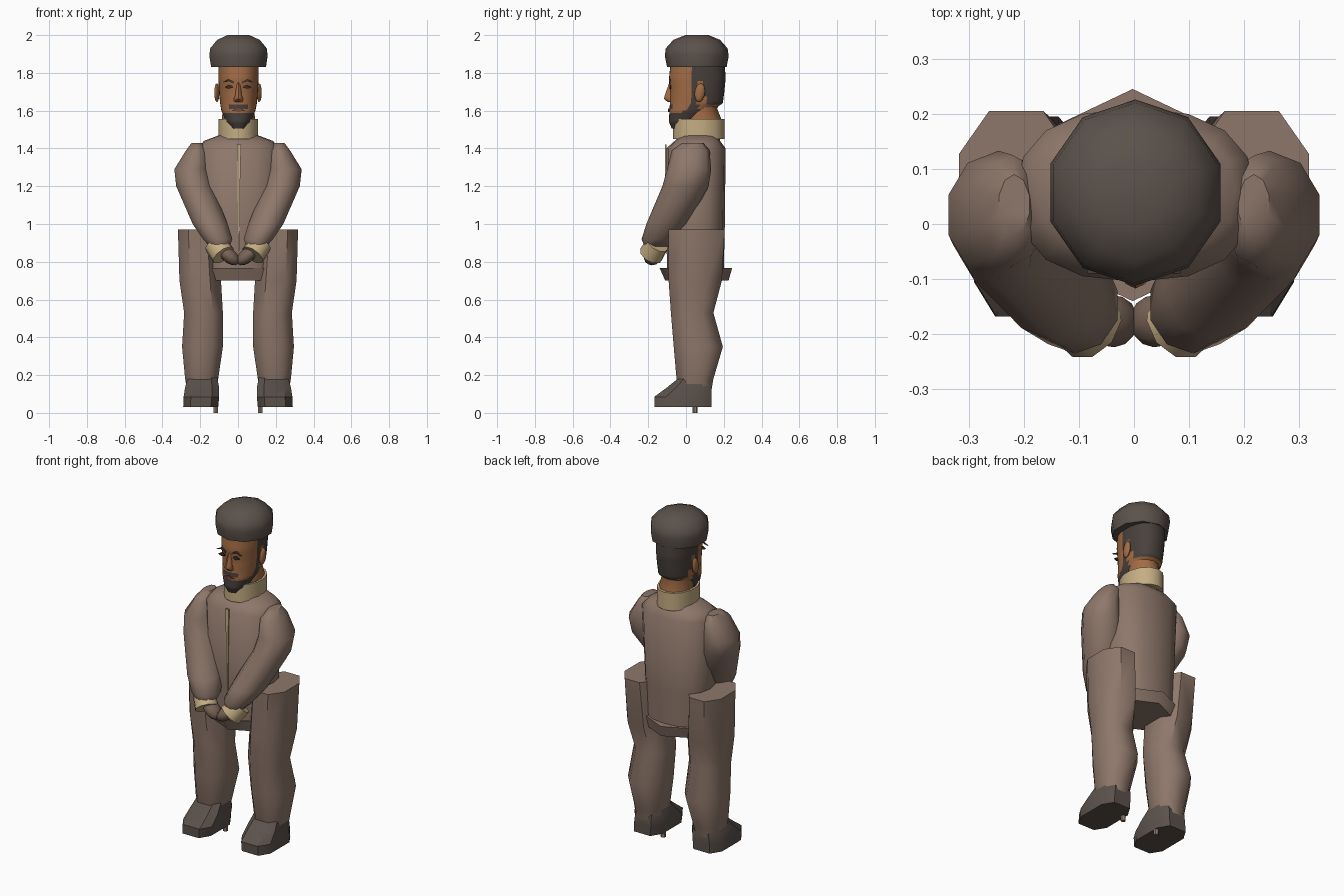
import bpy
import bmesh
import math
from mathutils import Vector

if "Cube" in bpy.data.objects:
    bpy.data.objects.remove(bpy.data.objects["Cube"])


def material(name, r, g, b):
    m = bpy.data.materials.new(name)
    m.use_nodes = True
    m.diffuse_color = (r, g, b, 1)
    m.node_tree.nodes["Principled BSDF"].inputs["Base Color"].default_value = (r, g, b, 1)
    return m


CLOTH = material("brown_cloth", 0.27, 0.185, 0.145)
GLOVE = material("dark_brown_glove", 0.19, 0.125, 0.095)
DARK = material("dark_grey_felt", 0.105, 0.083, 0.07)
TAN = material("tan_trim", 0.56, 0.42, 0.23)
SKIN = material("warm_skin", 0.36, 0.15, 0.06)
HAIR = material("charcoal_hair", 0.065, 0.052, 0.045)
LINE = material("dark_feature", 0.05, 0.025, 0.015)
LIP = material("lip_brown", 0.2, 0.07, 0.035)


def finish(name, bm, mats, mirror=False, angle=50):
    bmesh.ops.recalc_face_normals(bm, faces=bm.faces)
    me = bpy.data.meshes.new(name)
    bm.to_mesh(me)
    bm.free()
    for m in mats:
        me.materials.append(m)
    ob = bpy.data.objects.new(name, me)
    bpy.context.collection.objects.link(ob)
    if mirror:
        ob.modifiers.new("Mirror", 'MIRROR').use_mirror_merge = False
    bpy.ops.object.select_all(action='DESELECT')
    ob.select_set(True)
    bpy.context.view_layer.objects.active = ob
    bpy.ops.object.shade_smooth_by_angle(angle=math.radians(angle))
    return ob


def loft(name, rings, mat, n=10, power=1.0, phase=0.0, mirror=False, steps=1, rule=None, angle=50):
    """Stack horizontal rings given as (z, x0, x1, y0, y1)."""
    fine = []
    for a, b in zip(rings, rings[1:]):
        fine += [[p + (q - p) * s / steps for p, q in zip(a, b)] for s in range(steps)]
    fine.append(rings[-1])
    unit = []
    for i in range(n):
        t = math.tau * (i + phase) / n + math.pi / 2
        c, s = math.cos(t), math.sin(t)
        unit.append((math.copysign(abs(c) ** power, c), math.copysign(abs(s) ** power, s)))
    mx = max(abs(u[0]) for u in unit)
    my = max(abs(u[1]) for u in unit)
    bm = bmesh.new()
    loops = []
    for z, x0, x1, y0, y1 in fine:
        loops.append([bm.verts.new(((x0 + x1) / 2 + u / mx * (x1 - x0) / 2,
                                    (y0 + y1) / 2 + v / my * (y1 - y0) / 2, z)) for u, v in unit])
    for a, b in zip(loops, loops[1:]):
        for i in range(n):
            j = (i + 1) % n
            bm.faces.new((a[i], a[j], b[j], b[i]))
    bm.faces.new(loops[0])
    bm.faces.new(loops[-1])
    mats = mat if isinstance(mat, list) else [mat]
    if rule:
        for f in bm.faces:
            f.material_index = rule(f.calc_center_median())
    return finish(name, bm, mats, mirror, angle)


def tube(name, a, b, r0, r1, mat, n=9):
    a, b = Vector(a), Vector(b)
    bm = bmesh.new()
    bmesh.ops.create_cone(bm, cap_ends=True, segments=n, radius1=r0, radius2=r1, depth=(b - a).length)
    mat4 = (b - a).to_track_quat('Z', 'Y').to_matrix().to_4x4()
    mat4.translation = (a + b) / 2
    bm.transform(mat4)
    return finish(name, bm, [mat], True)


def ball(name, centre, size, axis, mat):
    bm = bmesh.new()
    bmesh.ops.create_uvsphere(bm, u_segments=10, v_segments=7, radius=1)
    bmesh.ops.scale(bm, vec=size, verts=bm.verts)
    mat4 = Vector(axis).to_track_quat('Z', 'Y').to_matrix().to_4x4()
    mat4.translation = centre
    bm.transform(mat4)
    return finish(name, bm, [mat], True)


def solid(name, outline, y0, y1, mat, mirror=False):
    """Thin front plate from an (x, z) outline."""
    bm = bmesh.new()
    f = bm.faces.new([bm.verts.new((x, y0, z)) for x, z in outline])
    ext = bmesh.ops.extrude_face_region(bm, geom=[f])["geom"]
    bmesh.ops.translate(bm, vec=(0, y1 - y0, 0), verts=[v for v in ext if isinstance(v, bmesh.types.BMVert)])
    return finish(name, bm, [mat], mirror, 20)


# Jacket body and its hem plate
loft("jacket", [(0.76, -.185, .19, -.1, .2), (0.97, -.195, .2, -.105, .205), (1.40, -.215, .22, -.105, .21),
                (1.44, -.18, .185, -.06, .18), (1.47, -.1, .105, -.03, .16)], CLOTH, n=16, power=.85)
loft("hem_plate", [(0.70, -.165, .185, -.11, .225), (0.768, -.205, .2, -.14, .245)], CLOTH, n=6)
solid("zip_strip", [(0, .86), (.008, .86), (.012, 1.25), (.016, 1.42), (-.006, 1.42), (-.002, 1.25)],
      -.112, -.103, TAN)

# Sleeves, cuffs and gloved hands
loft("sleeves", [(0.88, .045, .15, -.22, -.09), (0.92, .03, .185, -.235, -.06), (1.0, .055, .24, -.21, .015),
                 (1.2, .135, .327, -.125, .12), (1.29, .155, .337, -.1, .133), (1.39, .165, .275, -.075, .125),
                 (1.43, .19, .245, -.02, .09)], CLOTH, n=10, mirror=True)
tube("cuffs", (.122, -.15, .895), (.078, -.185, .835), .062, .066, TAN)
ball("gloved_hands", (.047, -.175, .832), (.05, .038, .066), (-.6, -.1, -.5), GLOVE)

# Trousers, shoes and heel pegs
loft("trouser_legs", [(0.12, .12, .27, -.03, .135), (0.18, .105, .28, -.05, .145), (0.35, .08, .296, -.065, .195),
                      (0.53, .08, .285, -.08, .145), (0.70, .09, .31, -.092, .19), (0.97, .11, .318, -.092, .205)],
     CLOTH, n=8, phase=.5, power=.85, mirror=True)
loft("shoes", [(0.03, .105, .29, -.168, .135), (0.085, .1, .288, -.168, .135), (0.135, .1, .28, -.1, .135),
               (0.188, .11, .265, -.035, .11)], DARK, n=8, phase=.5, power=.6, mirror=True, angle=35)
loft("heel_pegs", [(0, .105, .13, .035, .062), (.05, .105, .13, .035, .062)], CLOTH, n=6, mirror=True)

# Collar with an open top, and the neck inside it
loft("collar", [(1.45, -.102, .107, -.07, .205), (1.555, -.102, .107, -.07, .205),
                (1.555, -.09, .095, -.055, .19), (1.47, -.09, .095, -.055, .19)], TAN, n=14, angle=40)
loft("neck", [(1.44, -.085, .09, -.01, .18), (1.56, -.085, .09, -.01, .185), (1.61, -.08, .085, 0, .165),
              (1.66, -.085, .09, 0, .185)], SKIN, n=14)


# Head: hair at the back and temples, beard along the jaw
def head_colour(c):
    hair = c.z > 1.635 and c.y > .1 or c.z > 1.75 and c.y > .04
    sideburn = .02 < c.y < .065 and c.z > 1.58
    jaw = c.y < .065 and c.z < 1.585 + max(0, c.y + .03) * .7
    moustache = c.y < -.03 and 1.612 < c.z < 1.632 and abs(c.x) < .05
    return 1 if hair or sideburn or jaw or moustache else 0


loft("head", [(1.505, -.03, .035, -.075, -.01), (1.54, -.062, .066, -.09, .07), (1.60, -.088, .092, -.088, .14),
              (1.64, -.095, .1, -.085, .195), (1.70, -.1, .105, -.084, .203), (1.77, -.104, .109, -.09, .21),
              (1.85, -.104, .109, -.082, .205)], [SKIN, HAIR], n=36, power=.9, steps=5, rule=head_colour)
ball("ears", (.112, .073, 1.695), (.014, .027, .05), (0, .15, 1), SKIN)
loft("nose", [(1.645, -.02, .025, -.095, -.06), (1.662, -.023, .028, -.117, -.06), (1.68, -.015, .02, -.113, -.06),
              (1.75, -.008, .013, -.088, -.06)], SKIN, n=8)
solid("eyebrows", [(.02, 1.742), (.05, 1.757), (.085, 1.748), (.05, 1.767), (.02, 1.755)], -.09, -.081, HAIR, True)
solid("eyes", [(.024, 1.722), (.05, 1.716), (.07, 1.724), (.05, 1.736), (.03, 1.733)], -.088, -.079, LINE, True)
solid("mouth", [(-.032, 1.602), (.002, 1.592), (.037, 1.602), (.002, 1.612)], -.094, -.085, LIP)

# Round hat
loft("hat", [(1.83, -.142, .148, -.1, .215), (1.89, -.152, .157, -.112, .226), (1.93, -.147, .152, -.107, .22),
             (1.975, -.11, .115, -.067, .18), (2.0, -.055, .06, -.003, .12)], DARK, n=10)
